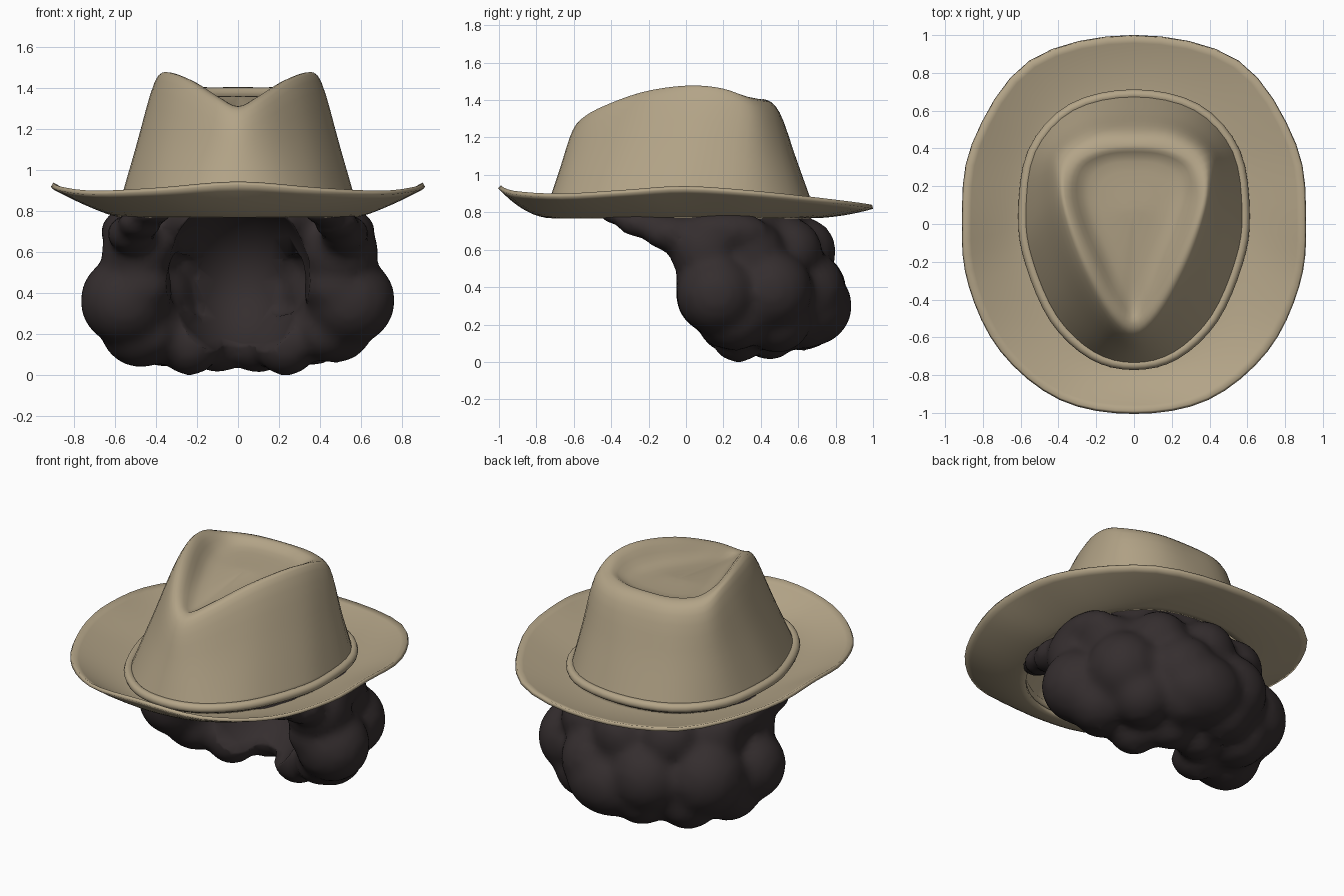
import bpy, bmesh, math, random
from mathutils import Vector, Matrix

if "Cube" in bpy.data.objects:
    bpy.data.objects.remove(bpy.data.objects["Cube"])

random.seed(7)


def material(name, rgb):
    m = bpy.data.materials.new(name)
    m.diffuse_color = (*rgb, 1)
    m.use_nodes = True
    m.node_tree.nodes["Principled BSDF"].inputs["Base Color"].default_value = m.diffuse_color
    return m


felt = material("tan_felt", (0.45, 0.37, 0.243))
dark = material("dark_hair", (0.035, 0.027, 0.028))


def spline(pts, steps, closed):
    """Smooth curve through points."""
    n, out = len(pts), []
    get = (lambda i: pts[i % n]) if closed else (lambda i: pts[max(0, min(n - 1, i))])
    for i in range(n if closed else n - 1):
        a, b, c, d = (get(i + k) for k in (-1, 0, 1, 2))
        for s in range(steps):
            t = s / steps
            out.append(0.5 * (2 * b + (c - a) * t + (2 * a - 5 * b + 4 * c - d) * t * t
                              + (3 * b - a - 3 * c + d) * t ** 3))
    if not closed:
        out.append(pts[-1].copy())
    return out


def ring(half, steps=4):
    """Mirror a front-to-back half outline into a closed smooth loop."""
    pts = [Vector(p) for p in half]
    pts += [Vector((-p.x, p.y, p.z)) for p in pts[-2:0:-1]]
    return spline(pts, steps, True)


def add_object(name, bm, mat):
    for f in bm.faces:
        f.smooth = True
    me = bpy.data.meshes.new(name)
    bm.to_mesh(me)
    bm.free()
    me.materials.append(mat)
    ob = bpy.data.objects.new(name, me)
    bpy.context.collection.objects.link(ob)
    return ob


def loft(name, rings, thickness, cap=False):
    bm = bmesh.new()
    rows = [[bm.verts.new(p) for p in r] for r in rings]
    n = len(rows[0])
    for a, b in zip(rows, rows[1:]):
        for j in range(n):
            k = (j + 1) % n
            bm.faces.new((a[j], a[k], b[k], b[j]))
    if cap:
        bm.faces.new(rows[-1])
    ob = add_object(name, bm, felt)
    mod = ob.modifiers.new("thickness", "SOLIDIFY")
    mod.thickness, mod.offset = thickness, -1


# Egg-shaped head line shared by crown, band and brim
base = [(0, -.745), (.22, -.69), (.42, -.5), (.55, -.2), (.585, .05), (.535, .38), (.33, .61), (0, .685)]

# Crown: walls, rounded shoulder, pinched teardrop crest, sunken top
shoulder = [(0, -.605, 1.24), (.14, -.5, 1.31), (.28, -.25, 1.405), (.375, 0, 1.435),
            (.41, .2, 1.42), (.39, .37, 1.355), (.22, .48, 1.34), (0, .5, 1.335)]
crest = [(0, -.53, 1.31), (.1, -.44, 1.36), (.21, -.23, 1.43), (.31, 0, 1.468),
         (.35, .18, 1.455), (.315, .32, 1.42), (.18, .395, 1.405), (0, .415, 1.405)]
floor = [(0, -.4, 1.3), (.07, -.28, 1.325), (.15, -.11, 1.35), (.21, .03, 1.365),
         (.24, .17, 1.37), (.21, .27, 1.37), (.12, .32, 1.37), (0, .33, 1.37)]
foot = ring([(x, y * 1.005, .81) for x, y in base])
top = ring(shoulder)
keys = [foot, [a.lerp(b, .5) for a, b in zip(foot, top)], top, ring(crest), ring(floor)]
centre = Vector((0, .08, 1.36))
keys.append([centre.lerp(p, .08) for p in keys[-1]])
columns = [spline(list(c), 4, False) for c in zip(*keys)]
loft("crown", list(zip(*columns)), .02, cap=True)

# Brim: dished sheet that curls up towards a wavy edge
edge = ring([(0, -.99, .945), (.39, -.92, .915), (.7, -.67, .9), (.865, -.33, .92),
             (.9, 0, .94), (.85, .42, .91), (.55, .86, .86), (0, .995, .84)])
inner = ring([(x * .96, y * .96, .79) for x, y in base])
brim_rings = []
for i in range(10):
    f = 1 - i / 9
    r = []
    for a, b in zip(inner, edge):
        p = a.lerp(b, f)
        p.z = a.z + (b.z - a.z) * f ** (1.9 - .6 * abs(b.x))
        r.append(p)
    brim_rings.append(r)
loft("brim", brim_rings, .022)

# Rolled band around the foot of the crown
cu = bpy.data.curves.new("band", "CURVE")
cu.dimensions = "3D"
cu.bevel_depth, cu.bevel_resolution = .028, 3
loop = ring([(x, y, .83) for x, y in base])
sp = cu.splines.new("POLY")
sp.points.add(len(loop) - 1)
for q, p in zip(sp.points, loop):
    q.co = (*p, 1)
sp.use_cyclic_u = True
cu.materials.append(felt)
bpy.context.collection.objects.link(bpy.data.objects.new("band", cu))

# Hair: rows of lumps around the back and sides, fused into one surface
bm = bmesh.new()


def lump(bm, x, y, z, rx, ry=None, rz=None):
    m = Matrix.Translation((x, y, z)) @ Matrix.Diagonal((rx, ry or rx, rz or rx, 1))
    bmesh.ops.create_icosphere(bm, subdivisions=3, radius=1, matrix=m)


for z, ax, ay, r, count, reach in ((.61, .50, .44, .19, 7, 100), (.38, .55, .48, .235, 6, 92),
                                   (.25, .48, .46, .20, 6, 80), (.16, .25, .29, .155, 4, 70)):
    for i in range(count):
        a = math.radians(-reach + 2 * reach * i / (count - 1))
        lump(bm, ax * math.sin(a), .18 + ay * math.cos(a), z + random.uniform(-.02, .01),
             r + random.uniform(-.02, .01))

# Fuller back of the head and swept locks at the temples
lump(bm, .06, .66, .3, .28, .23, .22)
lump(bm, 0, .25, .76, .5, .38, .2)
for s in (-1, 1):
    lump(bm, s * .55, .2, .7, .12, .25, .11)
    lump(bm, s * .52, -.08, .69, .12, .15, .1)
    lump(bm, s * .48, -.22, .74, .11, .15, .08)
    lump(bm, s * .42, -.35, .785, .1, .12, .05)
    lump(bm, s * .48, .1, .43, .17, .16, .13)
    lump(bm, s * .43, .2, .21, .14, .14, .14)
hair = add_object("hair", bm, dark)
fuse = hair.modifiers.new("fuse", "REMESH")
fuse.mode, fuse.voxel_size, fuse.use_smooth_shade = "VOXEL", .03, True
soft = hair.modifiers.new("soften", "SMOOTH")
soft.factor, soft.iterations = .5, 7

# Hollow for the head
bm = bmesh.new()
lump(bm, 0, -.08, .46, .36, .6, .42)
hollow = add_object("head_hollow_cutter", bm, dark)
hollow.hide_render = True
hollow.display_type = "WIRE"
cut = hair.modifiers.new("hollow", "BOOLEAN")
cut.operation, cut.object, cut.solver = "DIFFERENCE", hollow, "EXACT"
